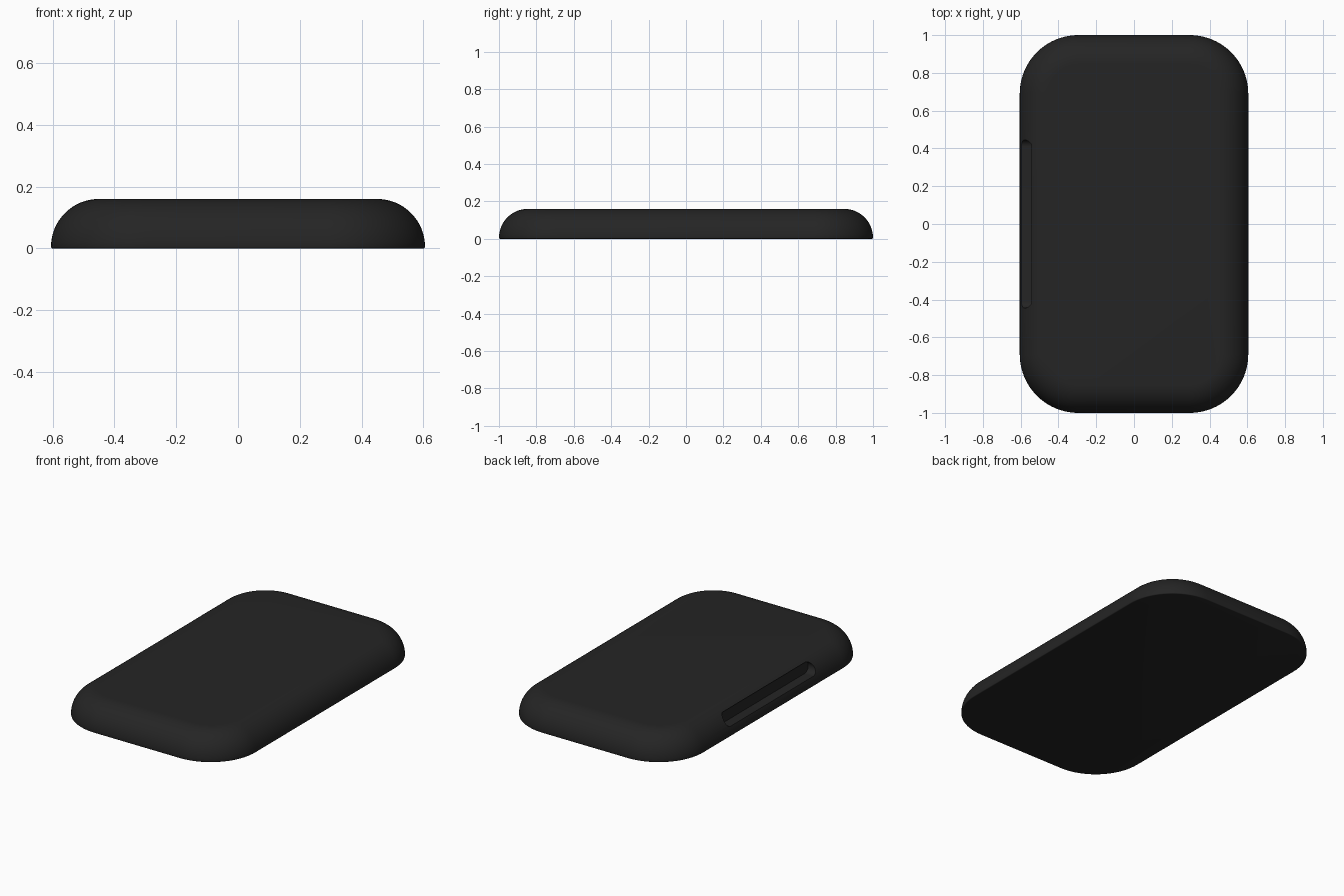
import bpy, bmesh
from math import sin, cos, pi, radians

if "Cube" in bpy.data.objects:
    bpy.data.objects.remove(bpy.data.objects["Cube"])

W, L, H = 0.605, 1.0, 0.16      # half width, half length, height
CORNER, EDGE, BASE = 0.31, 0.155, 0.005


def loft(name, rings):
    """Skin a list of closed rings and cap both ends."""
    bm = bmesh.new()
    loops = [[bm.verts.new(p) for p in r] for r in rings]
    n = len(loops[0])
    for a, b in zip(loops, loops[1:]):
        for i in range(n):
            j = (i + 1) % n
            bm.faces.new((a[i], a[j], b[j], b[i]))
    bm.faces.new(loops[0][::-1])
    bm.faces.new(loops[-1])
    bmesh.ops.recalc_face_normals(bm, faces=bm.faces)
    me = bpy.data.meshes.new(name)
    bm.to_mesh(me)
    bm.free()
    ob = bpy.data.objects.new(name, me)
    bpy.context.collection.objects.link(ob)
    return ob


def rounded_rect(hx, hy, r, seg):
    pts = []
    for k, (sx, sy) in enumerate([(1, 1), (-1, 1), (-1, -1), (1, -1)]):
        for i in range(seg + 1):
            a = (k + i / seg) * pi / 2
            pts.append((sx * (hx - r) + r * cos(a), sy * (hy - r) + r * sin(a)))
    return pts


# Edge profile: tiny base rounding, then a large quarter round to the top
profile = [(BASE * (1 - sin(a)), BASE * (1 - cos(a)))
           for a in (i / 3 * pi / 2 for i in range(3))]
profile += [(EDGE * (1 - cos(a)), BASE + EDGE * sin(a))
            for a in (i / 16 * pi / 2 for i in range(17))]
body = loft("body", [[(x, y, z) for x, y in
                      rounded_rect(W - d, L - d, CORNER - d, 20)]
                     for d, z in profile])

# Side slot: capsule-shaped cutter pushed into the left edge
capsule = rounded_rect(0.445, 0.037, 0.0365, 10)
cutter = loft("slot_cutter", [[(x, y, z + 0.093) for y, z in capsule]
                              for x in (-0.75, -0.535)])
cutter.hide_render = True
cutter.hide_set(True)
cut = body.modifiers.new("slot", "BOOLEAN")
cut.operation = "DIFFERENCE"
cut.solver = "EXACT"
cut.object = cutter

# Apply the cut and drop the cutter
bpy.context.view_layer.objects.active = body
body.select_set(True)
bpy.ops.object.modifier_apply(modifier=cut.name)
bpy.data.objects.remove(cutter)
bpy.ops.object.shade_smooth_by_angle(angle=radians(35))

# Dark shell colour
mat = bpy.data.materials.new("dark_shell")
mat.diffuse_color = (0.018, 0.018, 0.018, 1)
mat.use_nodes = True
mat.node_tree.nodes["Principled BSDF"].inputs["Base Color"].default_value = mat.diffuse_color
body.data.materials.append(mat)
